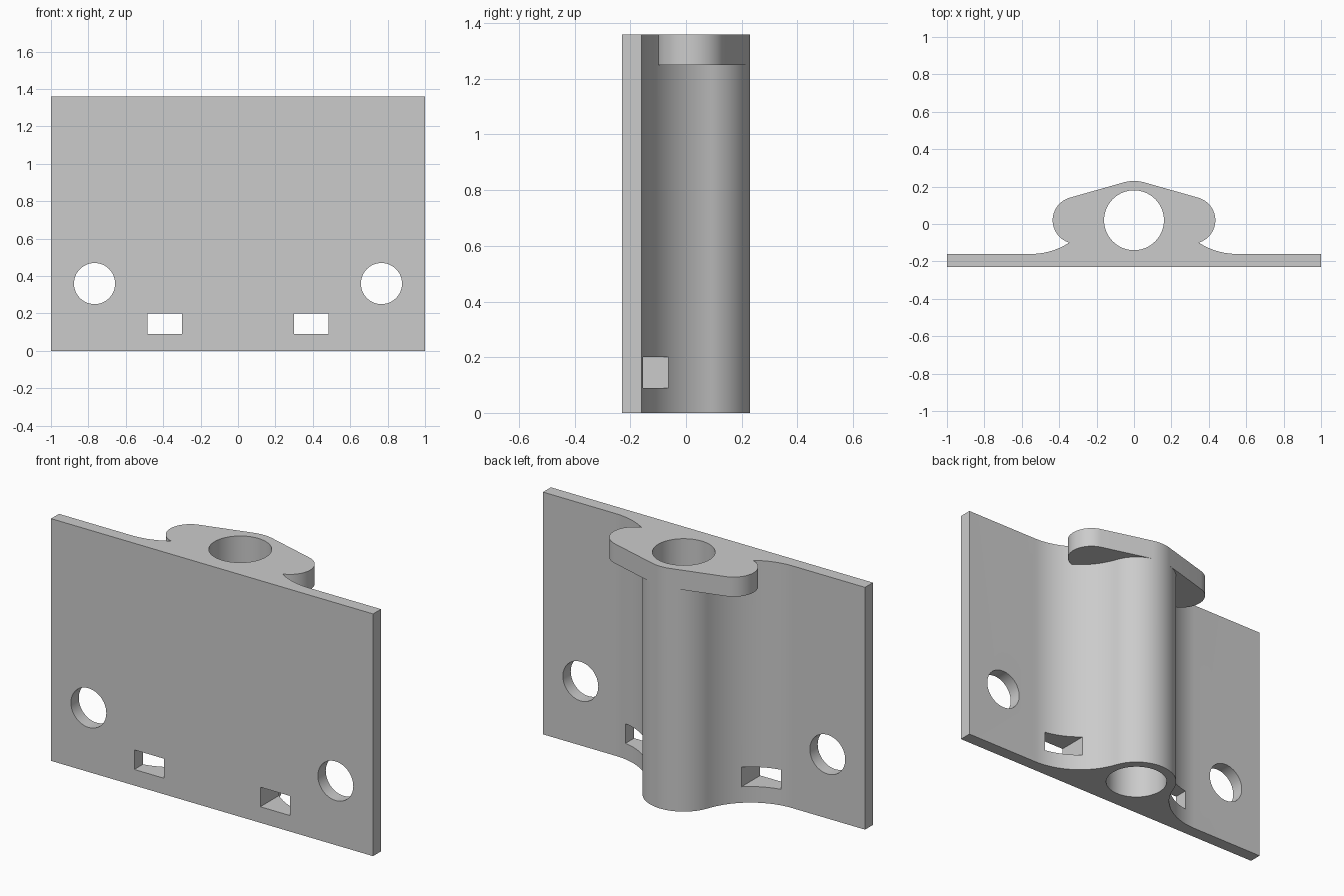
import bpy
import bmesh
from math import sin, cos, atan2, asin, pi, radians

if "Cube" in bpy.data.objects:
    bpy.data.objects.remove(bpy.data.objects["Cube"], do_unlink=True)

HEIGHT = 1.36
TUBE_Y, TUBE_R, BORE_R = 0.02, 0.21, 0.16
FRONT, BACK = -0.23, -0.16
FILLET_X, FILLET_R = 0.55, 0.3728
TAB_X, TAB_R, TAB_Z = 0.31, 0.125, 1.25

grey = bpy.data.materials.new("plain_grey")
grey.use_nodes = True
grey.diffuse_color = (0.6, 0.6, 0.6, 1)
grey.node_tree.nodes["Principled BSDF"].inputs["Base Color"].default_value = (0.6, 0.6, 0.6, 1)


def arc(cx, cy, r, a0, a1, n):
    steps = [a0 + (a1 - a0) * i / n for i in range(n + 1)]
    return [(cx + r * cos(a), cy + r * sin(a)) for a in steps]


def mirrored(points):
    return [(-x, y) for x, y in reversed(points)]


def prism(name, outline, to_point, depth):
    """Extrude a 2D outline; to_point places it in space, depth is the offset."""
    bm = bmesh.new()
    face = bm.faces.new([bm.verts.new(to_point(p)) for p in outline])
    grown = bmesh.ops.extrude_face_region(bm, geom=[face])["geom"]
    bmesh.ops.translate(bm, vec=depth, verts=[g for g in grown if isinstance(g, bmesh.types.BMVert)])
    bmesh.ops.recalc_face_normals(bm, faces=bm.faces[:])
    mesh = bpy.data.meshes.new(name)
    bm.to_mesh(mesh)
    bm.free()
    mesh.materials.append(grey)
    obj = bpy.data.objects.new(name, mesh)
    bpy.context.collection.objects.link(obj)
    return obj


def combine(target, other, operation):
    mod = target.modifiers.new(operation.lower(), "BOOLEAN")
    mod.operation, mod.object, mod.solver = operation, other, "EXACT"
    bpy.context.view_layer.objects.active = target
    bpy.ops.object.modifier_apply(modifier=mod.name)
    bpy.data.objects.remove(other, do_unlink=True)


# Mounting plate flowing through fillets into the tube
fillet_y = BACK + FILLET_R
tilt = atan2(fillet_y - TUBE_Y, FILLET_X)
fillet = arc(FILLET_X, fillet_y, FILLET_R, -pi / 2, tilt - pi, 24)
tube = arc(0, TUBE_Y, TUBE_R, tilt, pi - tilt, 48)[1:-1]
corner = [(1, FRONT), (1, BACK)]
side = corner + fillet
bracket = prism("hinge_bracket", side + tube + mirrored(side),
                lambda p: (p[0], p[1], 0), (0, 0, HEIGHT))

# Winged top tab wrapped around the tube
lean = pi / 2 - asin((TUBE_R - TAB_R) / TAB_X)
wing = arc(TAB_X, TUBE_Y, TAB_R, -pi / 2, lean, 32)
crown = arc(0, TUBE_Y, TUBE_R, lean, pi - lean, 12)
tab = prism("top_tab", wing + crown + mirrored(wing),
            lambda p: (p[0], p[1], TAB_Z), (0, 0, HEIGHT - TAB_Z))
combine(bracket, tab, "UNION")

# Vertical bore
bore = prism("bore_cutter", arc(0, TUBE_Y, BORE_R, 0, 2 * pi, 64)[:-1],
             lambda p: (p[0], p[1], -0.1), (0, 0, HEIGHT + 0.2))
combine(bracket, bore, "DIFFERENCE")

# Screw holes and slots on both sides
hole = arc(0.767, 0.36, 0.11, 0, 2 * pi, 48)[:-1]
slot = [(0.3, 0.09), (0.483, 0.09), (0.483, 0.2), (0.3, 0.2)]
for shape in (hole, slot, mirrored(hole), mirrored(slot)):
    cutter = prism("plate_cutter", shape, lambda p: (p[0], -0.4, p[1]), (0, 0.42, 0))
    combine(bracket, cutter, "DIFFERENCE")

# Smooth curves, crisp edges
bpy.ops.object.select_all(action="DESELECT")
bracket.select_set(True)
bpy.context.view_layer.objects.active = bracket
bpy.ops.object.shade_smooth_by_angle(angle=radians(30))
